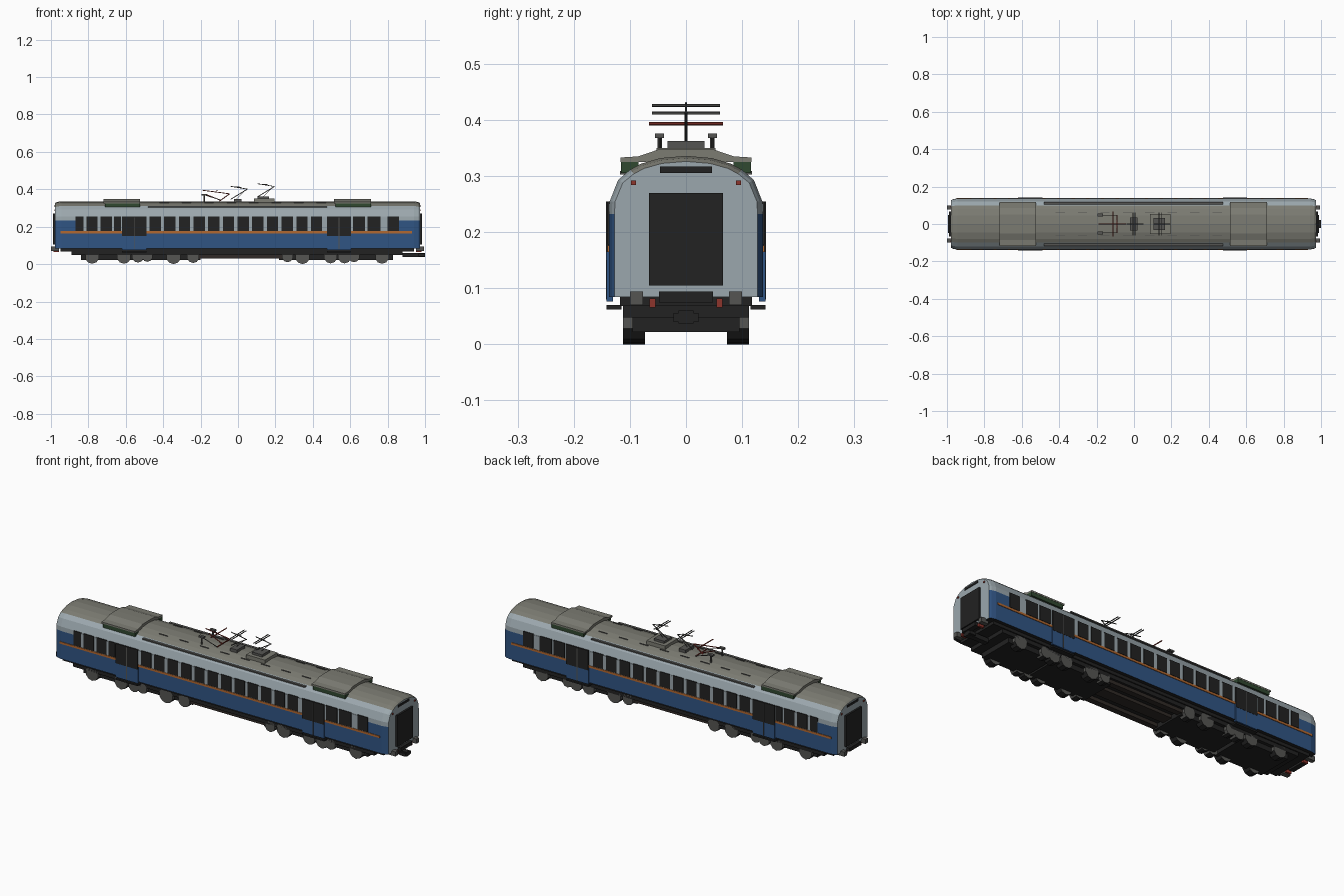
import bpy, bmesh, math
from mathutils import Vector

cube = bpy.data.objects.get("Cube")
if cube:
    bpy.data.objects.remove(cube, do_unlink=True)


def material(name, r, g, b):
    m = bpy.data.materials.new(name)
    m.use_nodes = True
    m.diffuse_color = (r, g, b, 1)
    m.node_tree.nodes["Principled BSDF"].inputs["Base Color"].default_value = (r, g, b, 1)
    return m


BLUE = material("deep blue", .03, .09, .23)
PALE = material("pale blue grey", .33, .39, .42)
ROOF = material("roof grey", .2, .2, .17)
DARK = material("near black", .016, .016, .016)
ORANGE = material("orange", .45, .14, .03)
RED = material("dark red", .27, .035, .025)
GREEN = material("dark green", .03, .065, .03)
STEEL = material("steel grey", .09, .09, .085)
BROWN = material("dark brown", .03, .023, .02)


def finish(name, bm, *mats):
    bmesh.ops.recalc_face_normals(bm, faces=bm.faces)
    mesh = bpy.data.meshes.new(name)
    bm.to_mesh(mesh)
    bm.free()
    for m in mats:
        mesh.materials.append(m)
    ob = bpy.data.objects.new(name, mesh)
    bpy.context.scene.collection.objects.link(ob)
    return ob


def box(name, x, y, z, mat):
    """Box from (low, high) ranges."""
    bm = bmesh.new()
    bmesh.ops.create_cube(bm, size=1)
    for v in bm.verts:
        v.co = [r[0] if c < 0 else r[1] for c, r in zip(v.co, (x, y, z))]
    return finish(name, bm, mat)


def both_sides(name, x, y, z, mat):
    box(name + "_left", x, y, z, mat)
    box(name + "_right", x, (-y[1], -y[0]), z, mat)


def rod(name, a, b, r, mat, sides=6):
    a, b = Vector(a), Vector(b)
    bm = bmesh.new()
    bmesh.ops.create_cone(bm, cap_ends=True, segments=sides, radius1=r, radius2=r, depth=(b - a).length)
    q = Vector((0, 0, 1)).rotation_difference(b - a)
    for v in bm.verts:
        v.co = q @ v.co + (a + b) / 2
    return finish(name, bm, mat)


def loft(name, half, stations, mats, rule):
    """Mirrored half section swept along x; stations are (x, width scale, drop)."""
    section = half + [(-y, z) for y, z in reversed(half) if y > 0]
    bm = bmesh.new()
    rings = []
    for x, s, drop in stations:
        rings.append([bm.verts.new((x, y * s, z - drop * max(0, z - .25) / .086)) for y, z in section])
    n = len(section)
    for p, q in zip(rings, rings[1:]):
        for i in range(n):
            bm.faces.new((p[i], p[(i + 1) % n], q[(i + 1) % n], q[i]))
    bm.faces.new(rings[0])
    bm.faces.new(rings[-1])
    bmesh.ops.recalc_face_normals(bm, faces=bm.faces)
    for f in bm.faces:
        f.material_index = rule(f)
    return finish(name, bm, *mats)


# Car body: blue sides, pale upper walls and ends, grey roof, dark floor
def body_colour(f):
    c = f.calc_center_median()
    if abs(f.normal.x) > .95:
        return 1
    if f.normal.z < -.5:
        return 3
    return 0 if c.z < .232 else 2 if c.z > .31 else 1


HALF = [(.137, .084), (.137, .232), (.136, .255), (.121, .293), (.1, .311),
        (.08, .322), (.046, .332), (0, .336)]
loft("car_body", HALF, [(-.978, .93, .01), (-.968, .965, .004), (-.945, 1, 0),
                        (.94, 1, 0), (.963, .965, .004), (.973, .93, .01)],
     (BLUE, PALE, ROOF, DARK), body_colour)

# Window bands, windows and stripe
for i, (a, b) in enumerate([(-.87, -.62), (-.49, .475), (.605, .86)]):
    both_sides(f"window_band_{i}", (a, b), (.135, .1375), (.172, .25), PALE)
panes = [(-.87, -.825), (-.81, -.75), (-.735, -.675), (-.662, -.625),
         (.615, .68), (.692, .762), (.8, .86)]
pitch = .965 / 12.3
panes += [(-.473 + i * pitch, -.473 + i * pitch + .06) for i in range(12)]
for i, x in enumerate(panes):
    both_sides(f"window_{i}", x, (.134, .1395), (.178, .255), DARK)
both_sides("orange_stripe", (-.95, .93), (.135, .140), (.165, .176), ORANGE)
both_sides("roof_gutter", (-.48, .475), (.105, .118), (.303, .309), STEEL)

# Doors with a dark glazed upper half, and steps
for i, x in enumerate([(-.62, -.49), (.475, .605)]):
    mid = sum(x) / 2
    both_sides(f"door_{i}", x, (.13, .1415), (.076, .165), BLUE)
    both_sides(f"door_glass_{i}", x, (.13, .1425), (.15, .255), DARK)
    both_sides(f"door_split_{i}", (mid - .002, mid + .002), (.135, .143), (.08, .25), STEEL)
    both_sides(f"door_step_{i}", x, (.115, .142), (.062, .07), DARK)

# Both ends: gangway, vent, lamps, buffers
for end, s, edge in (("rear", -1, -.978), ("front", 1, .973)):
    def depth(a, b):
        return tuple(sorted((edge + s * a, edge + s * b)))
    box(end + "_gangway", depth(-.01, .01), (-.066, .066), (.105, .27), DARK)
    box(end + "_vent", depth(-.01, .003), (-.046, .046), (.305, .317), DARK)
    box(end + "_gangway_sill", depth(-.01, .017), (-.048, .048), (.075, .094), DARK)
    both_sides(end + "_upper_lamp", depth(-.01, .004), (.089, .098), (.284, .292), RED)
    both_sides(end + "_buffer", depth(-.02, .022), (.077, .1), (.07, .094), STEEL)
    both_sides(end + "_lower_lamp", depth(-.02, .008), (.054, .065), (.066, .082), RED)
box("coupler", (.88, 1), (-.013, .013), (.037, .06), DARK)
box("coupler_head", (.965, 1), (-.022, .022), (.04, .056), DARK)

# Underframe and equipment between the bogies
box("underframe", (-.89, .88), (-.112, .112), (.048, .072), DARK)
box("floor_pan", (-.95, .94), (-.118, .118), (.068, .086), DARK)
both_sides("equipment_rail", (-.22, .25), (.07, .1), (.03, .055), BROWN)
box("centre_beam", (-.4, .4), (-.03, .03), (.032, .05), BROWN)

# Bogie frames and wheels
for i, (a, b) in enumerate([(-.84, -.56), (-.54, -.2), (.22, .56), (.57, .83)]):
    box(f"bogie_frame_{i}", (a, b), (-.095, .095), (.022, .05), DARK)
wheels = [(-.78, .038), (-.61, .038), (-.535, .032), (-.485, .028), (-.345, .04), (-.24, .034),
          (.265, .03), (.345, .04), (.495, .036), (.57, .036), (.62, .03), (.77, .038)]
for i, (x, r) in enumerate(wheels):
    rod(f"axle_{i}", (x, -.08, .04), (x, .08, .04), .008, DARK)
    for side, s in (("left", 1), ("right", -1)):
        ob = rod(f"wheel_{i}_{side}", (x, s * .073, .04), (x, s * .112, .04), r, DARK, 10)
        ob.data.materials.append(STEEL)
        for p in ob.data.polygons:
            p.material_index = 1 if abs(p.normal.y) > .9 or p.center.z > .02 else 0

# Roof units with green side grilles
COVER = [(.117, .325), (.117, .333), (.085, .335), (.05, .347), (0, .348)]
for i, (a, b) in enumerate([(-.72, -.525), (.513, .71)]):
    loft(f"roof_unit_{i}", COVER, [(a, 1, 0), (b, 1, 0)], (ROOF,), lambda f: 0)
    both_sides(f"roof_grille_{i}", (a + .008, b), (.085, .116), (.305, .325), GREEN)
for i in range(8):
    x = -.42 + i * .12
    both_sides(f"roof_hatch_{i}", (x, x + .05), (.058, .062), (.325, .331), STEEL)


# Pantographs: base, folding arm and head
def pantograph(name, x, z, low, knee, top, mat, half):
    rod(name + "_lower_arm", (x + low, 0, z), (x + knee, 0, z + .055), .0025, mat)
    rod(name + "_upper_arm", (x + knee, 0, z + .055), (x + low, 0, z + top), .0022, mat)
    rod(name + "_stay", (x + low + .03, 0, z), (x + knee - .01, 0, z + .05), .0015, mat)
    for d in (-.006, .006):
        rod(f"{name}_head_{d}", (x + d, -half, z + top - .004), (x + d, half, z + top - .004), .0026, mat)
    rod(name + "_head_link", (x - .03, 0, z + top - .002), (x + .02, 0, z + top - .005), .002, mat)


box("main_base", (.085, .195), (-.053, .053), (.33, .35), ROOF)
box("main_base_upper", (.105, .165), (-.033, .033), (.35, .362), STEEL)
box("middle_base", (-.022, .018), (-.034, .034), (.33, .349), STEEL)
pantograph("front_pantograph", .14, .36, -.035, .055, .07, STEEL, .061)
pantograph("middle_pantograph", 0, .346, -.04, .05, .07, STEEL, .061)
rod("red_lower_arm", (-.1, 0, .336), (-.045, 0, .376), .003, RED)
rod("red_upper_arm", (-.045, 0, .376), (-.19, 0, .395), .0025, RED)
rod("red_stay", (-.17, 0, .372), (-.09, 0, .34), .0025, RED)
rod("red_head", (-.112, -.066, .393), (-.112, .066, .393), .003, RED)
rod("red_cross_bar", (-.09, -.047, .342), (-.09, .047, .342), .003, RED)

# Insulators and cables
for side, s in (("left", 1), ("right", -1)):
    y = s * .047
    rod(f"insulator_{side}", (-.18, y, .325), (-.18, y, .372), .004, STEEL)
    box(f"insulator_cap_{side}", (-.195, -.165), (y - .008, y + .008), (.368, .376), STEEL)
    rod(f"cable_{side}", (-.18, y, .37), (-.09, y, .342), .002, STEEL)
